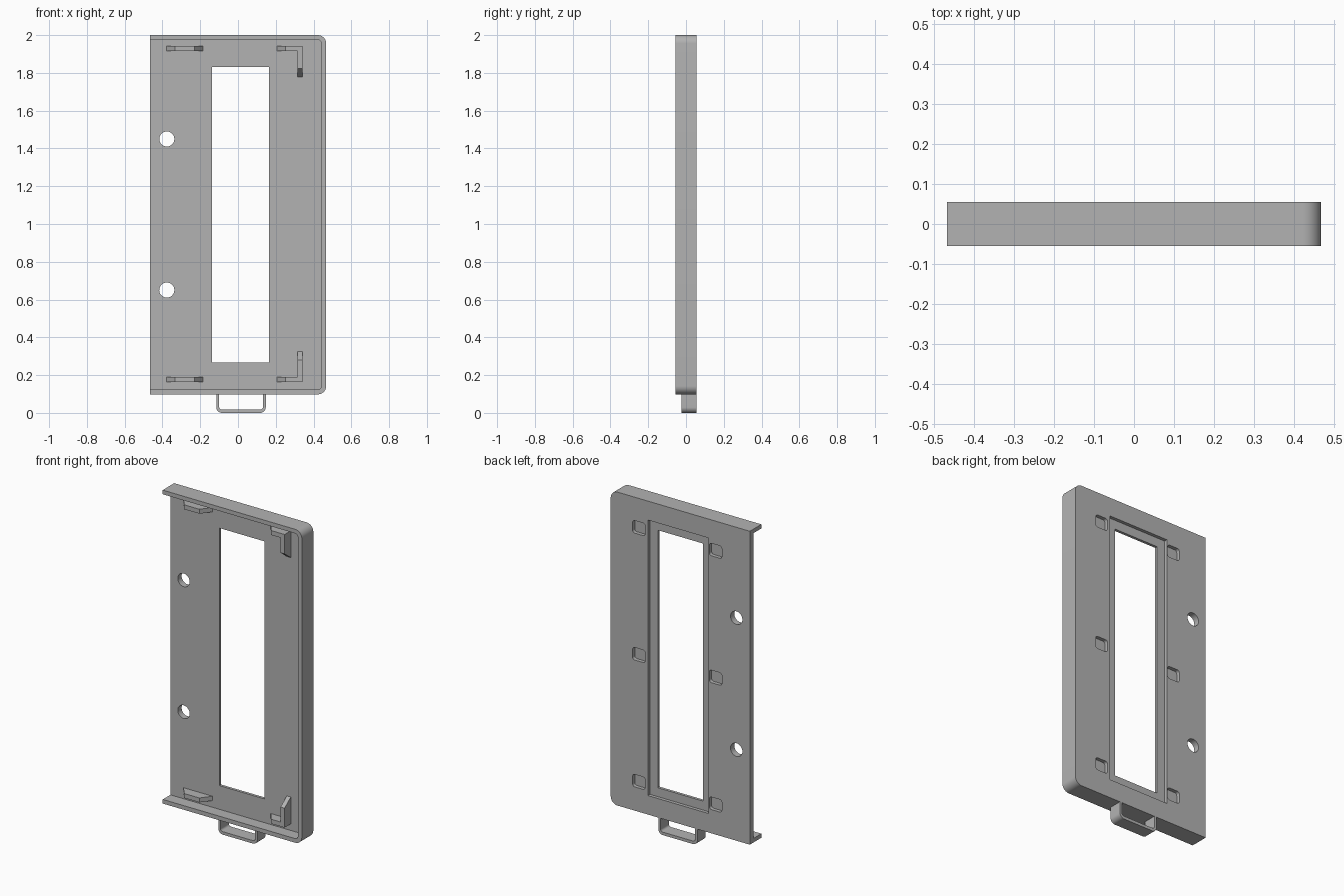
import bpy, bmesh, math
from mathutils import Vector

old = bpy.data.objects.get("Cube")
if old:
    bpy.data.objects.remove(old, do_unlink=True)

grey = bpy.data.materials.new("plain grey")
grey.use_nodes = True
grey.diffuse_color = (0.45, 0.45, 0.45, 1)
grey.node_tree.nodes["Principled BSDF"].inputs["Base Color"].default_value = grey.diffuse_color

FRONT, BACK, FLOOR = -0.055, 0.055, 0.018   # rim front, back face, tray floor


def rounded(x0, x1, z0, z1, left=0.0, right=0.0, top=None, steps=10):
    """Rectangle outline with corner radii for its left and right sides."""
    corners = [(x1, z0, right, -90), (x1, z1, right if top is None else top, 0),
               (x0, z1, left if top is None else top, 90), (x0, z0, left, 180)]
    pts = []
    for x, z, r, start in corners:
        if r == 0:
            pts.append((x, z))
            continue
        cx = x - r if x == x1 else x + r
        cz = z - r if z == z1 else z + r
        for i in range(steps + 1):
            a = math.radians(start + 90 * i / steps)
            pts.append((cx + r * math.cos(a), cz + r * math.sin(a)))
    return pts


def prism(name, pts, a, b, axis="y"):
    """Extrude a 2D outline from a to b along one axis."""
    place = {"x": lambda u, v, w: (w, u, v),
             "y": lambda u, v, w: (u, w, v),
             "z": lambda u, v, w: (u, v, w)}[axis]
    bm = bmesh.new()
    base = bm.faces.new([bm.verts.new(place(u, v, a)) for u, v in pts])
    out = bmesh.ops.extrude_face_region(bm, geom=[base])
    moved = [g for g in out["geom"] if isinstance(g, bmesh.types.BMVert)]
    bmesh.ops.translate(bm, verts=moved, vec=Vector(place(0, 0, b - a)))
    bmesh.ops.recalc_face_normals(bm, faces=bm.faces)
    mesh = bpy.data.meshes.new(name)
    bm.to_mesh(mesh)
    bm.free()
    mesh.materials.append(grey)
    obj = bpy.data.objects.new(name, mesh)
    bpy.context.collection.objects.link(obj)
    return obj


def select(obj):
    bpy.ops.object.select_all(action="DESELECT")
    obj.select_set(True)
    bpy.context.view_layer.objects.active = obj


def cut(obj, outline, a, b, axis="y"):
    """Subtract an extruded outline and discard the cutter."""
    cutter = prism("cutter", outline, a, b, axis)
    cutter.hide_render = True
    mod = obj.modifiers.new("cut", "BOOLEAN")
    mod.operation, mod.solver, mod.object = "DIFFERENCE", "EXACT", cutter
    select(obj)
    bpy.ops.object.modifier_apply(modifier=mod.name)
    bpy.data.objects.remove(cutter, do_unlink=True)


def smooth(obj):
    select(obj)
    bpy.ops.object.shade_smooth_by_angle(angle=math.radians(30))


# Tray with a rim on three sides, open on one side
tray = prism("tray", rounded(-0.467, 0.467, 0.098, 2.0, right=0.045), FRONT, BACK)
cut(tray, rounded(-0.6, 0.44, 0.123, 1.975, right=0.018), -0.2, FLOOR)

# Window with a stepped recess on the back
cut(tray, rounded(-0.137, 0.165, 0.267, 1.83), -0.2, 0.2)
cut(tray, rounded(-0.19, 0.218, 0.213, 1.885), BACK - 0.02, 0.2)

# Screw holes
for z in (0.65, 1.45):
    hole = [(-0.377 + 0.04 * math.cos(i * math.pi / 16),
             z + 0.04 * math.sin(i * math.pi / 16)) for i in range(32)]
    cut(tray, hole, -0.2, 0.2)

# Shallow rounded pockets on the back
for x in (-0.237, 0.278):
    for z in (0.28, 1.05, 1.82):
        outline = rounded(x - 0.042, x + 0.042, z - 0.038, z + 0.038, 0.015, 0.015, steps=5)
        cut(tray, outline, BACK - 0.022, 0.2)
smooth(tray)

# Retaining clips with sloped ends
TIP, ROOT, SLOPE = -0.042, FLOOR + 0.005, 0.045
for side, z in (("lower", 0.163), ("upper", 1.915)):
    z1 = z + 0.027
    prism(side + "_right_clip",
          [(-0.378, ROOT), (-0.378, FLOOR), (-0.378 + SLOPE, TIP),
           (-0.185 - SLOPE, TIP), (-0.185, FLOOR), (-0.185, ROOT)], z, z1, "z")
    prism(side + "_left_clip_arm",
          [(0.207, ROOT), (0.207, FLOOR), (0.207 + SLOPE, TIP),
           (0.342, TIP), (0.342, ROOT)], z, z1, "z")
    # Upright arm points toward the middle of the tray
    near, d = (z1, 1) if side == "lower" else (z, -1)
    far = near + 0.136 * d
    prism(side + "_left_clip_upright",
          [(ROOT, near), (TIP, near), (TIP, far - SLOPE * d),
           (FLOOR, far), (ROOT, far)], 0.315, 0.342, "x")

# Strap loop under the tray
loop = prism("strap_loop", rounded(-0.115, 0.147, 0, 0.1, 0.03, 0.03, top=0), -0.025, BACK)
cut(loop, rounded(-0.1, 0.132, 0.018, 0.2, 0.014, 0.014, top=0), -0.2, 0.2)
smooth(loop)
